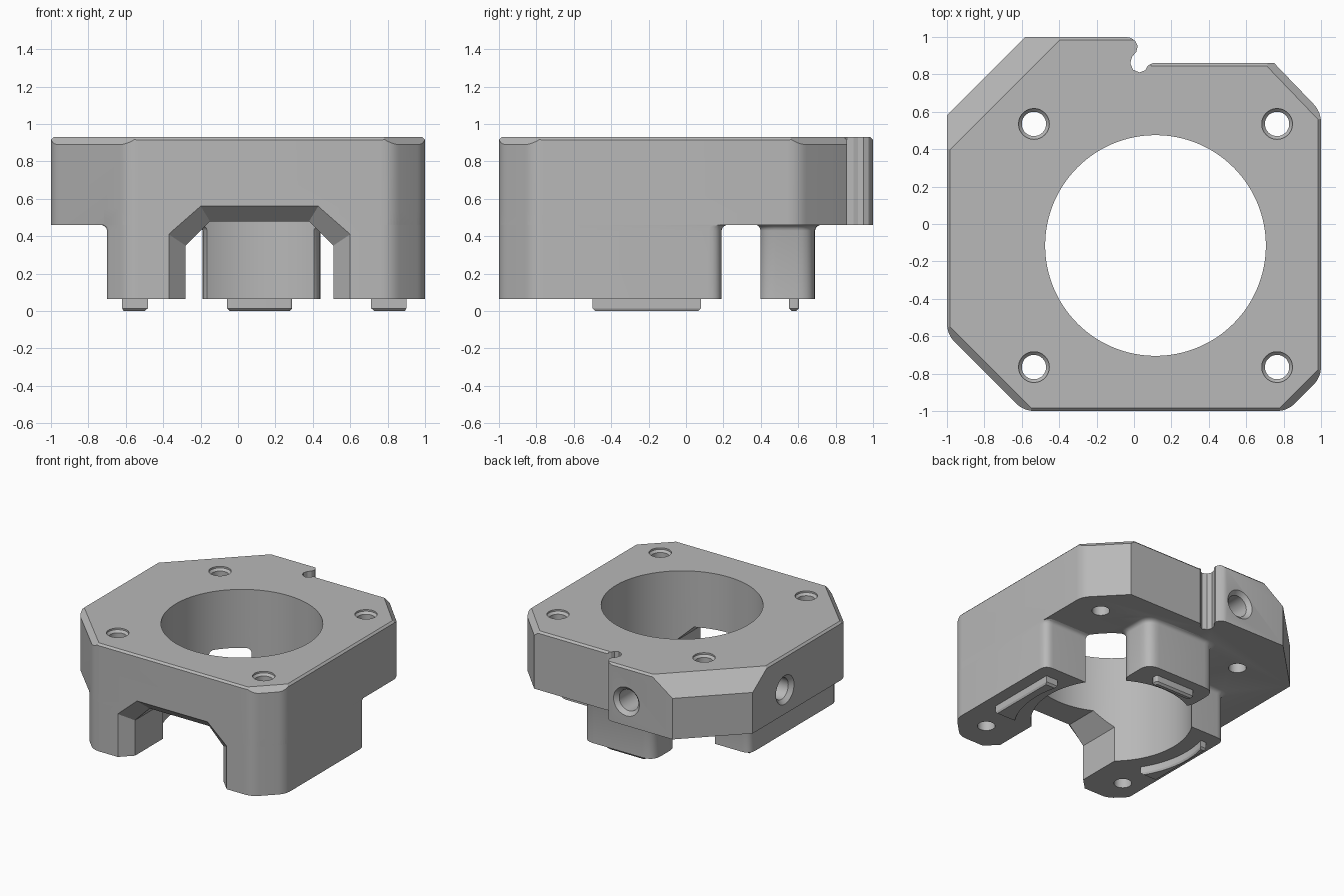
import bpy, bmesh, math
from mathutils import Vector, Matrix

old = bpy.data.objects.get("Cube")
if old:
    bpy.data.objects.remove(old, do_unlink=True)

grey = bpy.data.materials.new("matte_grey")
grey.use_nodes = True
grey.diffuse_color = (0.48, 0.48, 0.48, 1)
grey.node_tree.nodes["Principled BSDF"].inputs["Base Color"].default_value = (0.48, 0.48, 0.48, 1)

TOP, STEP, FOOT = 0.93, 0.46, 0.065
CX, CY, BORE = 0.115, -0.115, 0.59


def make(name, bm):
    bmesh.ops.recalc_face_normals(bm, faces=bm.faces)
    mesh = bpy.data.meshes.new(name)
    bm.to_mesh(mesh)
    bm.free()
    mesh.materials.append(grey)
    ob = bpy.data.objects.new(name, mesh)
    bpy.context.collection.objects.link(ob)
    return ob


def loft(layers):
    """Solid through matching rings of 3D points."""
    bm = bmesh.new()
    rings = [[bm.verts.new(p) for p in ring] for ring in layers]
    for a, b in zip(rings, rings[1:]):
        for i in range(len(a)):
            j = (i + 1) % len(a)
            bm.faces.new((a[i], a[j], b[j], b[i]))
    bm.faces.new(rings[0][::-1])
    bm.faces.new(rings[-1])
    return bm


def flat(points, z):
    return [(p[0], p[1], z) for p in points]


def rounded(corners, steps=6):
    """Round each (x, y, cut) corner of a polygon."""
    out = []
    for i, (x, y, cut) in enumerate(corners):
        p = Vector((x, y))
        if not cut:
            out.append(p)
            continue
        a = p + (Vector(corners[i - 1][:2]) - p).normalized() * cut
        b = p + (Vector(corners[(i + 1) % len(corners)][:2]) - p).normalized() * cut
        for k in range(steps + 1):
            t = k / steps
            out.append(a * (1 - t) ** 2 + p * 2 * t * (1 - t) + b * t * t)
    return out


def lathe(profile, matrix, n=48):
    """Round cutter from (radius, height) pairs, placed by a matrix."""
    rings = [[matrix @ Vector((r * math.cos(i * math.tau / n), r * math.sin(i * math.tau / n), h))
              for i in range(n)] for r, h in profile]
    return loft(rings)


def boolean(target, tool, operation):
    mod = target.modifiers.new("join", "BOOLEAN")
    mod.operation, mod.object, mod.solver = operation, tool, "EXACT"
    bpy.context.view_layer.objects.active = target
    bpy.ops.object.modifier_apply(modifier=mod.name)
    bpy.data.objects.remove(tool, do_unlink=True)


# Upper plate with bevelled top edges
outline = rounded([(-0.59, -1, 0.06), (0.82, -1, 0.06), (1, -0.82, 0.06), (1, 0.6, 0.06),
                   (0.615, 1, 0), (-0.58, 1, 0), (-1, 0.58, 0), (-1, -0.59, 0.06)])
bm = loft([flat(outline, STEP), flat(outline, TOP)])
for nx, ny, px, py, drop in [(1, 0, 1, 0, 0.015), (-1, 0, -1, 0, 0.015), (0, 1, 0, 1, 0.015),
                             (0, -1, 0, -1, 0.015), (-1, -1, -1, -0.59, 0.04),
                             (1, -1, 1, -0.82, 0.04), (1, 0.96, 1, 0.6, 0.04),
                             (-1, 1, -1, 0.58, 0.14)]:
    normal = Vector((nx, ny, 0)).normalized() + Vector((0, 0, 1))
    bmesh.ops.bisect_plane(bm, geom=bm.verts[:] + bm.edges[:] + bm.faces[:], dist=1e-6,
                           plane_co=(px, py, TOP - drop), plane_no=normal, clear_outer=True)
    bmesh.ops.holes_fill(bm, edges=[e for e in bm.edges if e.is_boundary])
body = make("motor_mount_body", bm)

# Back step with the small cable notch
step = [(-0.04, 1.1), (-0.04, 1), (-0.015, 0.994), (0.008, 0.977), (0.02, 0.95), (0.012, 0.92),
        (-0.01, 0.895), (-0.02, 0.86), (-0.005, 0.825), (0.03, 0.81), (0.06, 0.822),
        (0.075, 0.848), (0.1, 0.86), (1.2, 0.86), (1.2, 1.1)]
boolean(body, make("step_cutter", loft([flat(step, 0.3), flat(step, 1.1)])), "DIFFERENCE")
edge = [(0.84, TOP + 0.005), (0.865, TOP - 0.02), (0.9, TOP + 0.005)]
boolean(body, make("step_edge_cutter", loft([[(x, y, z) for y, z in edge] for x in (0.09, 1.1)])),
        "DIFFERENCE")


# Front leg block and rear post, flaring where they meet the plate
def leg_outline(o):
    return rounded([(-0.70 - o, -0.89 + o, 0.02), (-0.59, -1, 0.06), (0.82, -1, 0.06),
                    (1, -0.82, 0.06), (1, 0.19 + o, 0.07), (-0.70 - o, 0.19 + o, 0.07)])


def post_outline(o):
    x0, x1, y0, y1 = -0.19 - o, 0.44 + o, 0.38 - o, 0.69 + o
    return rounded([(x0, y0, 0.1), (x1, y0, 0.1), (x1, y1, 0.1), (x0, y1, 0.1)])


for name, shape in (("leg_block", leg_outline), ("rear_post", post_outline)):
    levels = [(0, FOOT), (0, 0.43), (0.004, 0.443), (0.012, 0.453), (0.03, 0.462), (0.03, 0.55)]
    boolean(body, make(name, loft([flat(shape(o), z) for o, z in levels])), "UNION")

# Large centre bore
boolean(body, make("bore_cutter", lathe([(BORE, -0.2), (BORE, 1.2)],
                                        Matrix.Translation((CX, CY, 0)), 128)), "DIFFERENCE")


# Front archway with a chamfered mouth
def arch(o, y):
    half, shoulder, top, crown = 0.395 + o, 0.35 + o * 0.67, 0.48 + o * 0.9, 0.265 + o * 0.55
    pts = [(-half, -0.1), (-half, shoulder), (-crown, top), (crown, top), (half, shoulder), (half, -0.1)]
    return [(CX + x, y, z) for x, z in pts]


boolean(body, make("arch_cutter", loft([arch(0.10, -1.01), arch(0, -0.91), arch(0, -0.25)])), "DIFFERENCE")

# Four vertical screw holes with countersinks
for x in (-0.535, 0.765):
    for y in (-0.765, 0.535):
        profile = [(0.065, -0.1), (0.065, TOP - 0.03), (0.082, TOP - 0.013), (0.082, TOP + 0.1)]
        boolean(body, make("screw_cutter", lathe(profile, Matrix.Translation((x, y, 0)))), "DIFFERENCE")

# Two blind side holes beside the wide corner bevel
side = [(0.115, -0.1), (0.115, 0), (0.085, 0.03), (0.085, 0.36), (0.01, 0.4)]
for place, turn in (((-0.17, 1, 0.655), Matrix.Rotation(math.pi / 2, 4, "X")),
                    ((-1, 0.17, 0.655), Matrix.Rotation(math.pi / 2, 4, "Y"))):
    boolean(body, make("side_hole_cutter", lathe(side, Matrix.Translation(place) @ turn)), "DIFFERENCE")


# Locating tabs under the feet
def post_tab(o):
    x0, x1, y0, y1 = -0.06 + o, 0.29 - o, 0.55 + o, 0.605 - o
    return rounded([(x0, y0, 0.015), (x1, y0, 0.015), (x1, y1, 0.015), (x0, y1, 0.015)])


def leg_tab(outer, sign):
    def shape(o):
        r, y0, y1 = 0.71 + o * 0.5, -0.50 + o, 0.08 - o
        ys = [y0 + (y1 - y0) * i / 16 for i in range(17)]
        arc = [(CX + sign * math.sqrt(r * r - (y - CY) ** 2), y) for y in ys]
        x = outer - sign * o * 0.5
        return arc + [(x, y1), (x, y0)]
    return shape


tabs = [make(name, loft([flat(shape(0.015), 0), flat(shape(0), 0.015), flat(shape(0), FOOT + 0.02)]))
        for name, shape in (("rear_tab", post_tab), ("left_tab", leg_tab(0.90, 1)),
                            ("right_tab", leg_tab(-0.62, -1)))]

# Smooth round walls, crisp edges
bpy.ops.object.select_all(action="DESELECT")
for ob in [body] + tabs:
    ob.select_set(True)
bpy.context.view_layer.objects.active = body
bpy.ops.object.shade_smooth_by_angle(angle=math.radians(25))
